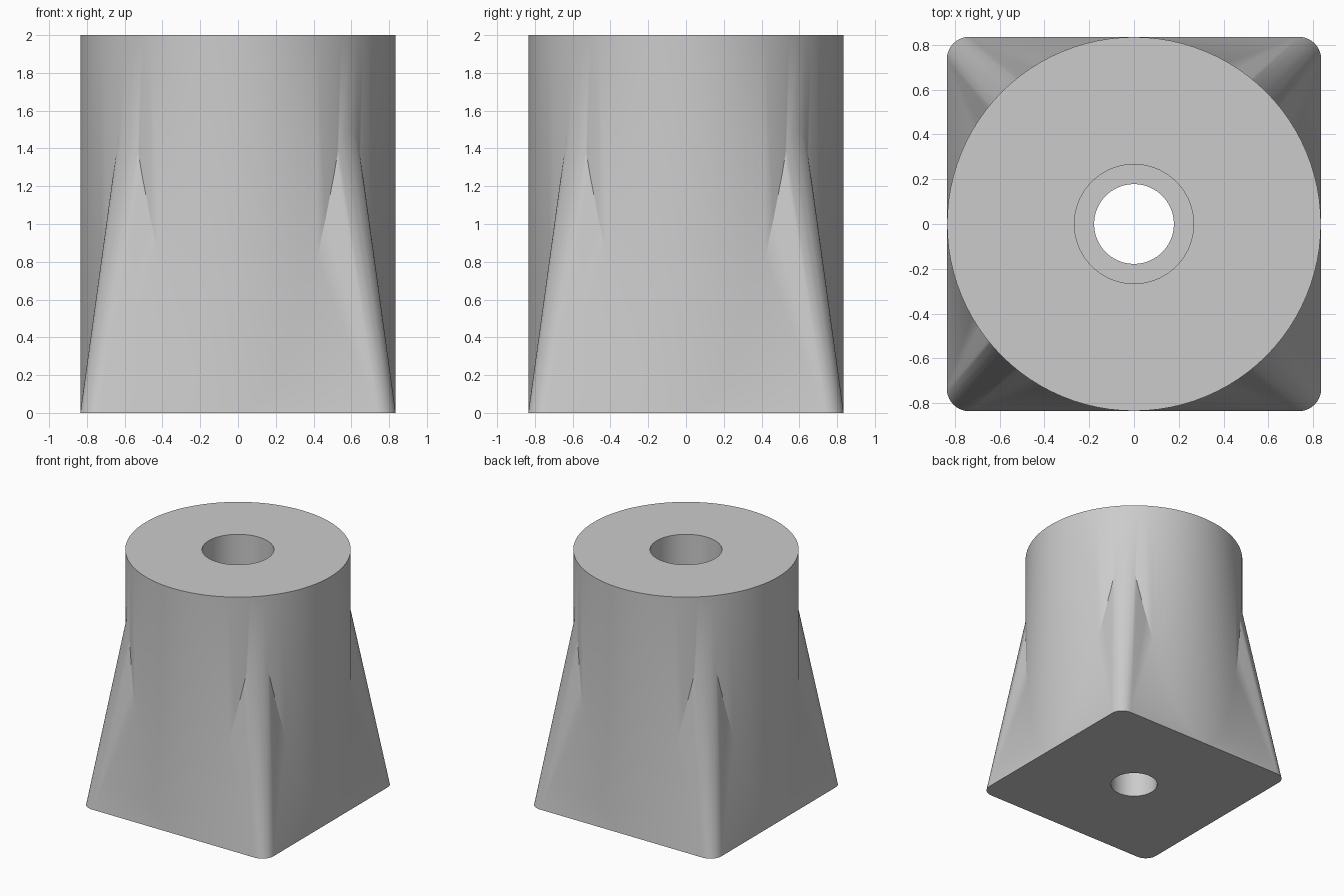
import bpy
import bmesh
from math import sin, cos, pi, radians

cube = bpy.data.objects.get("Cube")
if cube:
    bpy.data.objects.remove(cube, do_unlink=True)

R = 0.834          # barrel radius
HEIGHT = 2.0
BORE, COUNTERBORE, LEDGE = 0.178, 0.266, 0.4

grey = bpy.data.materials.new("light_grey")
grey.use_nodes = True
colour = (0.6, 0.6, 0.6, 1)
grey.diffuse_color = colour
grey.node_tree.nodes["Principled BSDF"].inputs["Base Color"].default_value = colour


def circle(r, z, n=96):
    return [(r * cos(2 * pi * i / n), r * sin(2 * pi * i / n), z) for i in range(n)]


def rounded_square(half, r, z, steps=10):
    pts = []
    for quarter in range(4):
        mid = pi / 4 + quarter * pi / 2
        reach = (half - r) * 2 ** 0.5
        for i in range(steps + 1):
            a = quarter * pi / 2 + i / steps * pi / 2
            pts.append((reach * cos(mid) + r * cos(a), reach * sin(mid) + r * sin(a), z))
    return pts


def loft(name, sections):
    """Closed solid through equal-length rings, listed from bottom to top."""
    bm = bmesh.new()
    rings = [[bm.verts.new(p) for p in s] for s in sections]
    n = len(rings[0])
    for low, high in zip(rings, rings[1:]):
        for i in range(n):
            j = (i + 1) % n
            bm.faces.new((low[i], low[j], high[j], high[i]))
    bm.faces.new(rings[0][::-1])
    bm.faces.new(rings[-1])
    bmesh.ops.recalc_face_normals(bm, faces=bm.faces)
    mesh = bpy.data.meshes.new(name)
    bm.to_mesh(mesh)
    bm.free()
    mesh.materials.append(grey)
    obj = bpy.data.objects.new(name, mesh)
    bpy.context.collection.objects.link(obj)
    return obj


def combine(target, tool, operation):
    tool.hide_render = True
    mod = target.modifiers.new(operation.lower(), "BOOLEAN")
    mod.operation = operation
    mod.solver = "EXACT"
    mod.object = tool
    bpy.context.view_layer.objects.active = target
    bpy.ops.object.modifier_apply(modifier=mod.name)
    bpy.data.objects.remove(tool, do_unlink=True)


# Tapered square foot, with corners that sink into the barrel
body = loft("flared_foot_body", [rounded_square(R + 0.001, 0.1, 0),
                                 rounded_square(0.573, 0.14, 1.9)])

# Round barrel, starting just inside the foot
barrel = loft("barrel", [circle(R, 0.004), circle(R, HEIGHT)])
combine(body, barrel, "UNION")

# Stepped hole through the middle
hole = loft("stepped_hole", [circle(BORE, -0.1), circle(BORE, LEDGE),
                             circle(COUNTERBORE, LEDGE), circle(COUNTERBORE, HEIGHT + 0.1)])
combine(body, hole, "DIFFERENCE")

bpy.ops.object.select_all(action="DESELECT")
body.select_set(True)
bpy.context.view_layer.objects.active = body
bpy.ops.object.shade_smooth_by_angle(angle=radians(30))
